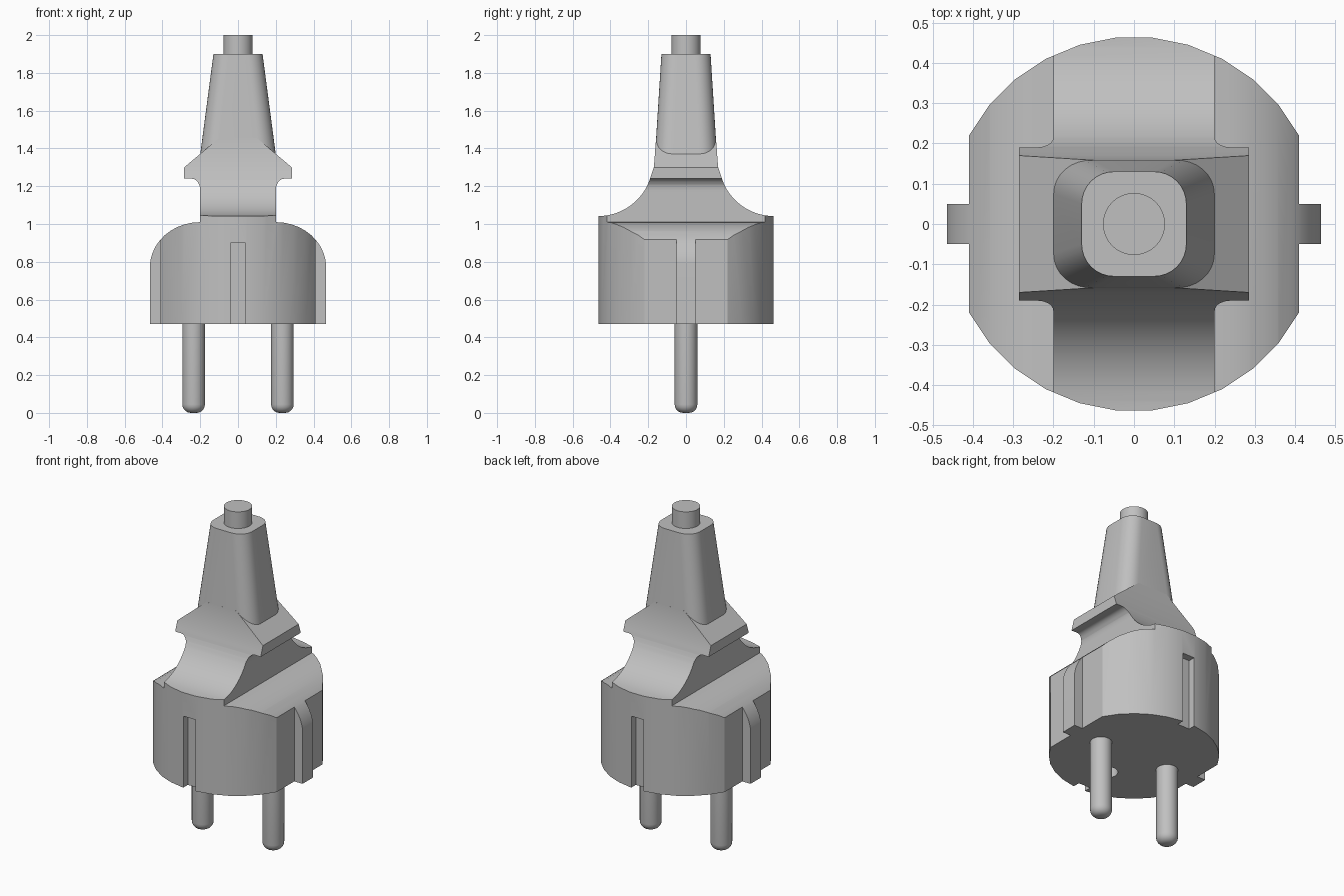
import bpy, bmesh
from math import cos, sin, pi, radians
from mathutils import Vector

old = bpy.data.objects.get("Cube")
if old:
    bpy.data.objects.remove(old, do_unlink=True)

GREY = (0.53, 0.53, 0.53, 1)
mat = bpy.data.materials.new("plain_grey")
mat.use_nodes = True
mat.diffuse_color = GREY
mat.node_tree.nodes["Principled BSDF"].inputs["Base Color"].default_value = GREY


def finish(name, bm):
    bmesh.ops.recalc_face_normals(bm, faces=bm.faces)
    mesh = bpy.data.meshes.new(name)
    bm.to_mesh(mesh)
    bm.free()
    mesh.materials.append(mat)
    ob = bpy.data.objects.new(name, mesh)
    bpy.context.collection.objects.link(ob)
    return ob


def activate(ob):
    bpy.ops.object.select_all(action='DESELECT')
    ob.select_set(True)
    bpy.context.view_layer.objects.active = ob


def smooth(ob, angle=30):
    activate(ob)
    bpy.ops.object.shade_smooth_by_angle(angle=radians(angle))


def prism(name, points, place, direction):
    """Extrude a 2D outline, placed in space by a function."""
    bm = bmesh.new()
    face = bm.faces.new([bm.verts.new(place(a, b)) for a, b in points])
    side = bmesh.ops.extrude_face_region(bm, geom=[face])["geom"]
    verts = [v for v in side if isinstance(v, bmesh.types.BMVert)]
    bmesh.ops.translate(bm, verts=verts, vec=Vector(direction))
    return finish(name, bm)


def cylinder(name, r, z0, z1, x=0, y=0, round_bottom=0, segments=32):
    bm = bmesh.new()
    bmesh.ops.create_cone(bm, cap_ends=True, segments=segments, radius1=r, radius2=r, depth=z1 - z0)
    bmesh.ops.translate(bm, verts=bm.verts, vec=(x, y, (z0 + z1) / 2))
    if round_bottom:
        rim = [e for e in bm.edges if all(v.co.z < z0 + 0.001 for v in e.verts)]
        bmesh.ops.bevel(bm, geom=rim, offset=round_bottom, segments=5, profile=0.5, affect='EDGES')
    return finish(name, bm)


def box(name, x0, x1, y0, y1, z0, z1):
    outline = [(x0, y0), (x1, y0), (x1, y1), (x0, y1)]
    return prism(name, outline, lambda a, b: (a, b, z0), (0, 0, z1 - z0))


def combine(ob, other, operation):
    mod = ob.modifiers.new(operation, 'BOOLEAN')
    mod.operation = operation
    mod.solver = 'EXACT'
    mod.object = other
    activate(ob)
    bpy.ops.object.modifier_apply(modifier=mod.name)
    bpy.data.objects.remove(other, do_unlink=True)


def arc(cx, cz, rx, rz, a0, a1, n=10):
    angles = [radians(a0 + (a1 - a0) * i / n) for i in range(n + 1)]
    return [(cx + rx * cos(a), cz + rz * sin(a)) for a in angles]


def mirrored(half):
    return half + [(-a, b) for a, b in reversed(half)]


# Plan of the base: round, with flats and a central rib on both sides
R, STEP = 0.465, 2 * pi / 32
right = [(0.41, -0.05), (R, -0.05), (R, 0.05), (0.41, 0.05)]
top = [(R * cos((k + 0.5) * STEP), R * sin((k + 0.5) * STEP)) for k in range(2, 14)]
plan = right + top + [(-x, -y) for x, y in right + top]
body = prism("plug_body", plan, lambda a, b: (a, b, 0.47), (0, 0, 1.2))

# Outline across the width: shoulders, neck, finger flange
front = [(0.467, 0.4)] + arc(0.2, 0.77, 0.267, 0.24, 0, 90)
front += [(0.2, 1.18)] + arc(0.245, 1.18, 0.045, 0.06, 180, 90, 6)[1:]
front += [(0.285, 1.24), (0.285, 1.3), (0.1, 1.455)]
combine(body, prism("width_cutter", mirrored(front), lambda a, b: (a, -0.6, b), (0, 1.2, 0)), 'INTERSECT')

# Outline across the depth: concave sweep up to the flange
depth = [(0.5, 0.4), (0.5, 1.042)] + arc(0.465, 1.332, 0.29, 0.29, 270, 194, 14)
depth += [(0.17, 1.3), (0.158, 1.46)]
combine(body, prism("depth_cutter", mirrored(depth), lambda a, b: (-0.6, a, b), (1.2, 0, 0)), 'INTERSECT')

# Guide slots at front and back, and the earth socket underneath
for s in (-1, 1):
    ys = sorted((s * 0.42, s * 0.6))
    combine(body, box("slot_cutter", -0.04, 0.04, ys[0], ys[1], 0.4, 0.9), 'DIFFERENCE')
combine(body, cylinder("socket_cutter", 0.06, 0.4, 0.8, y=-0.23), 'DIFFERENCE')
smooth(body)


# Tapered grip with rounded corners
def rounded_ring(bm, hx, hy, r, z, n=8):
    ring = []
    for q, (sx, sy) in enumerate([(1, 1), (-1, 1), (-1, -1), (1, -1)]):
        for x, y in arc(sx * (hx - r), sy * (hy - r), r, r, q * 90, q * 90 + 90, n):
            ring.append(bm.verts.new((x, y, z)))
    return ring


bm = bmesh.new()
low = rounded_ring(bm, 0.209, 0.168, 0.09, 1.3)
high = rounded_ring(bm, 0.13, 0.13, 0.08, 1.9)
for i in range(len(low)):
    j = (i + 1) % len(low)
    bm.faces.new((low[i], low[j], high[j], high[i]))
bm.faces.new(low)
bm.faces.new(high)
smooth(finish("tapered_grip", bm))

# Cable stub and contact pins
smooth(cylinder("cable_stub", 0.077, 1.88, 2.0))
for side, x in (("left", 0.235), ("right", -0.235)):
    smooth(cylinder(side + "_pin", 0.06, 0, 0.5, x=x, round_bottom=0.045))
